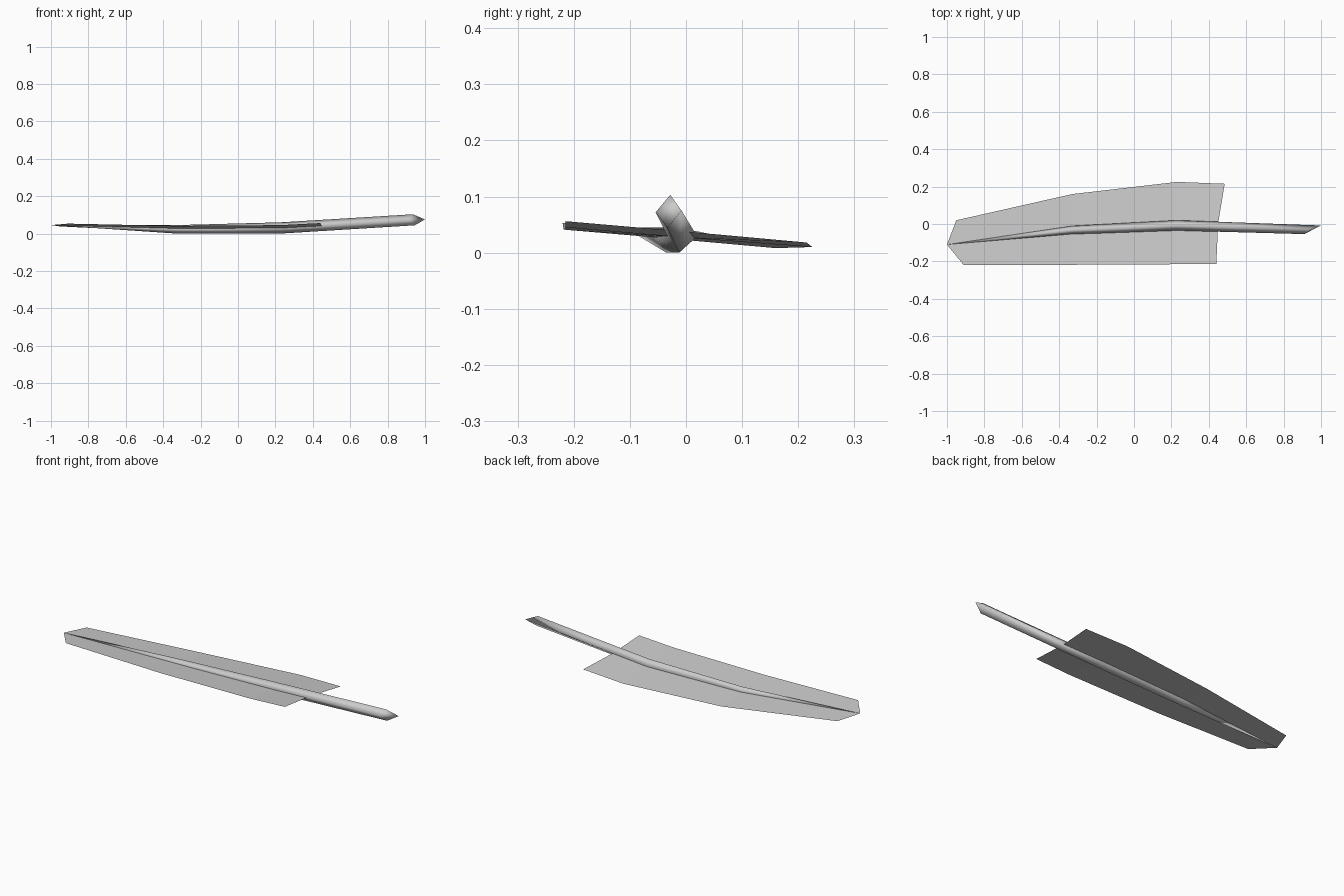
import bpy
import bmesh

cube = bpy.data.objects.get("Cube")
if cube:
    bpy.data.objects.remove(cube, do_unlink=True)

grey = bpy.data.materials.new("feather grey")
grey.use_nodes = True
colour = (0.6, 0.6, 0.6, 1)
grey.diffuse_color = colour
grey.node_tree.nodes["Principled BSDF"].inputs["Base Color"].default_value = colour


def make_object(name, bm, smooth):
    mesh = bpy.data.meshes.new(name)
    for face in bm.faces:
        face.smooth = smooth
    bm.to_mesh(mesh)
    bm.free()
    mesh.materials.append(grey)
    obj = bpy.data.objects.new(name, mesh)
    bpy.context.collection.objects.link(obj)
    return obj


# Vane: a thin sheet bridged between its front edge, midrib and back edge
front_edge = [(-.91, -.22, .053), (-.33, -.218, .041), (.23, -.215, .045), (.44, -.215, .056)]
midrib = [(-1, -.11, .045), (-.33, -.03, .025), (.23, -.007, .027), (.45, .005, .037)]
back_edge = [(-.95, .02, .038), (-.33, .16, .008), (.23, .225, .010), (.485, .215, .018)]

bm = bmesh.new()
rows = [[bm.verts.new(p) for p in line] for line in (front_edge, midrib, back_edge)]
for low, high in zip(rows, rows[1:]):
    for i in range(len(low) - 1):
        bm.faces.new((low[i], low[i + 1], high[i + 1], high[i]))
make_object("vane", bm, False)

# Quill: diamond rings (back, top, front, bottom) tapering to a point,
# with a slanted cut at the thick end
rings = [
    [(-.33, -.01, .023), (-.33, -.03, .045), (-.33, -.055, .026), (-.33, -.035, 0)],
    [(.23, .02, .029), (.23, -.005, .06), (.23, -.035, .034), (.23, -.012, 0)],
    [(1, -.008, .075), (.935, -.028, .103), (.91, -.054, .072), (.945, -.033, .044)],
]
bm = bmesh.new()
tip = bm.verts.new((-1, -.11, .045))
loops = [[bm.verts.new(p) for p in ring] for ring in rings]
for k in range(4):
    n = (k + 1) % 4
    bm.faces.new((tip, loops[0][k], loops[0][n]))
    for a, b in zip(loops, loops[1:]):
        bm.faces.new((a[k], b[k], b[n], a[n]))
bm.faces.new(loops[-1])
# The quill surface faces inward
bmesh.ops.recalc_face_normals(bm, faces=bm.faces)
bmesh.ops.reverse_faces(bm, faces=bm.faces)
make_object("quill", bm, True)
